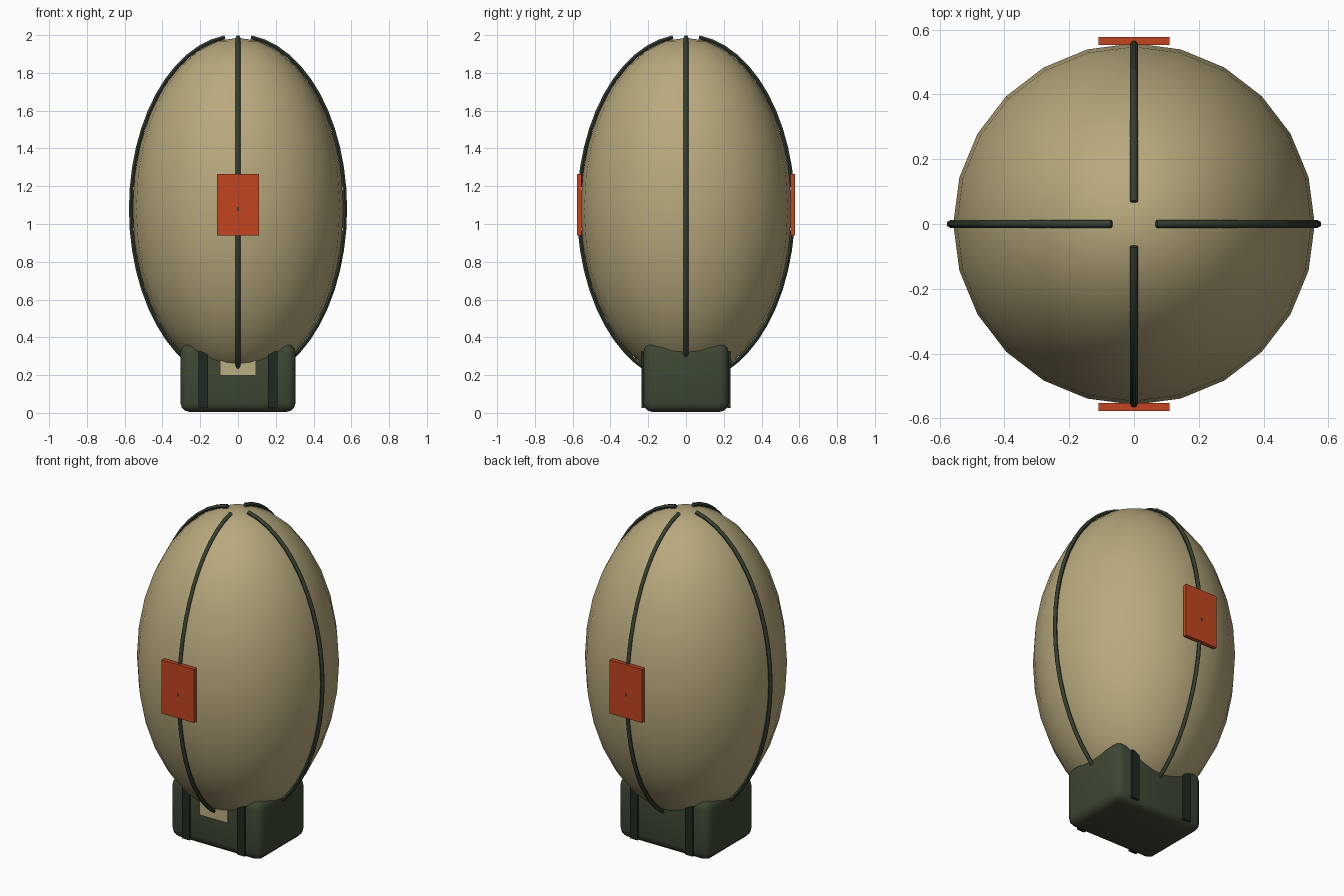
import bpy, math

if "Cube" in bpy.data.objects:
    bpy.data.objects.remove(bpy.data.objects["Cube"])

CZ = 1.08  # height of the envelope's widest ring


def material(name, rgb):
    m = bpy.data.materials.new(name)
    m.diffuse_color = (*rgb, 1)
    m.use_nodes = True
    m.node_tree.nodes["Principled BSDF"].inputs["Base Color"].default_value = m.diffuse_color
    return m


canvas = material("tan canvas", (0.48, 0.40, 0.205))
olive = material("olive green", (0.047, 0.064, 0.034))
cord = material("dark cord", (0.036, 0.050, 0.030))
webbing = material("black green webbing", (0.014, 0.022, 0.016))
orange = material("signal orange", (0.55, 0.060, 0.015))
paper = material("pale label", (0.50, 0.42, 0.23))


def smooth(obj, angle=35):
    bpy.ops.object.select_all(action='DESELECT')
    obj.select_set(True)
    bpy.context.view_layer.objects.active = obj
    bpy.ops.object.shade_smooth_by_angle(angle=math.radians(angle))


def box(name, low, high, mat, bevel=0, segments=3):
    centre = [(a + b) / 2 for a, b in zip(low, high)]
    bpy.ops.mesh.primitive_cube_add(size=1, location=centre)
    obj = bpy.context.object
    obj.name = name
    obj.scale = [b - a for a, b in zip(low, high)]
    bpy.ops.object.transform_apply(location=False, rotation=False, scale=True)
    obj.data.materials.append(mat)
    if bevel:
        mod = obj.modifiers.new("rounding", 'BEVEL')
        mod.width, mod.segments = bevel, segments
        bpy.ops.object.modifier_apply(modifier=mod.name)
        smooth(obj)
    return obj


# Egg-shaped envelope
bpy.ops.mesh.primitive_uv_sphere_add(segments=24, ring_count=16, radius=1,
                                     location=(0, 0, CZ))
envelope = bpy.context.object
envelope.name = "envelope"
envelope.scale = (0.558, 0.558, 0.906)
bpy.ops.object.transform_apply(location=False, rotation=False, scale=True)
envelope.data.materials.append(canvas)
smooth(envelope, 60)

# Four cords running down the envelope
STEPS = 24
for i, side in enumerate(("right", "back", "left", "front")):
    curve = bpy.data.curves.new("cord_" + side, 'CURVE')
    curve.dimensions = '3D'
    curve.bevel_depth = 0.012
    curve.bevel_resolution = 1
    curve.use_fill_caps = True
    spline = curve.splines.new('POLY')
    spline.points.add(STEPS)
    turn = i * math.pi / 2
    for k, p in enumerate(spline.points):
        lat = math.radians(83 - 166 * k / STEPS)
        r = 0.567 * math.cos(lat)
        p.co = (r * math.cos(turn), r * math.sin(turn),
                CZ + 0.915 * math.sin(lat), 1)
    obj = bpy.data.objects.new("cord_" + side, curve)
    bpy.context.collection.objects.link(obj)
    curve.materials.append(cord)
    bpy.ops.object.select_all(action='DESELECT')
    obj.select_set(True)
    bpy.context.view_layer.objects.active = obj
    bpy.ops.object.convert(target='MESH')
    smooth(bpy.context.object, 60)

# Marker panels, front and back
box("front_panel", (-0.11, -0.577, 0.94), (0.11, -0.553, 1.265), orange)
box("back_panel", (-0.11, 0.553, 0.94), (0.11, 0.577, 1.265), orange)

# Rounded equipment case under the envelope
box("case", (-0.305, -0.226, 0.005), (0.305, 0.226, 0.368), olive, 0.05)

# Webbing straps on the front and back of the case
for sx, across in ((-1, "left"), (1, "right")):
    for sy, face in ((-1, "front"), (1, "back")):
        x, y = sx * 0.185, sy * 0.228
        box(f"{face}_{across}_strap", (x - 0.025, y - 0.008, 0.025),
            (x + 0.025, y + 0.008, 0.325), webbing)

# Label plate on the front of the case
box("label", (-0.094, -0.234, 0.197), (0.094, -0.225, 0.29), paper)
